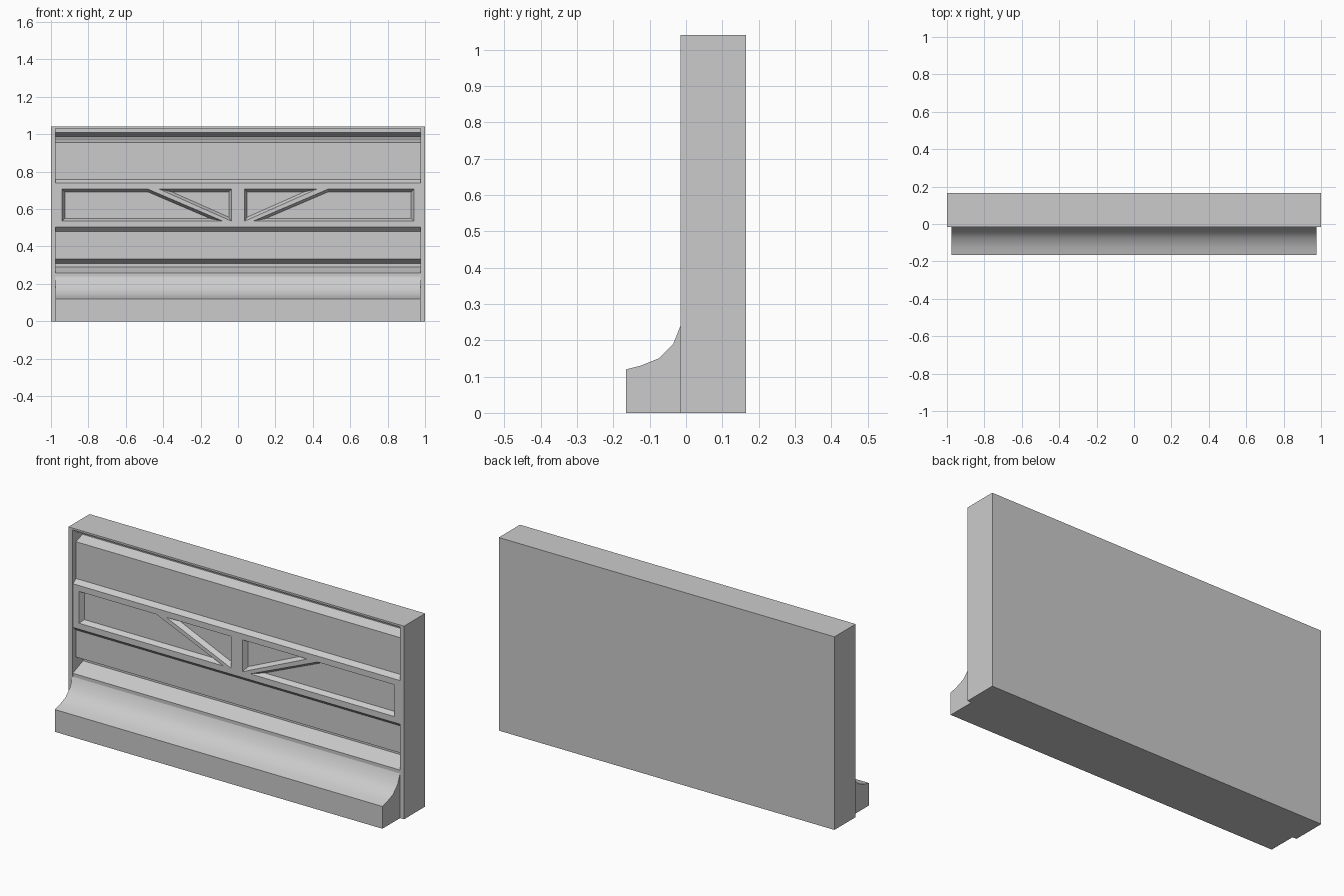
import bpy
import bmesh

if "Cube" in bpy.data.objects:
    bpy.data.objects.remove(bpy.data.objects["Cube"], do_unlink=True)

grey = bpy.data.materials.new("plain grey")
grey.use_nodes = True
colour = (0.6, 0.6, 0.6, 1)
grey.diffuse_color = colour
grey.node_tree.nodes["Principled BSDF"].inputs["Base Color"].default_value = colour

FRONT, BACK, TOP = -0.015, 0.165, 1.04
INNER = 0.976


def prism(name, ring_a, ring_b):
    """Solid between two matching rings of points."""
    bm = bmesh.new()
    a = [bm.verts.new(p) for p in ring_a]
    b = [bm.verts.new(p) for p in ring_b]
    bm.faces.new(a)
    bm.faces.new(b)
    for i in range(len(a)):
        j = (i + 1) % len(a)
        bm.faces.new((a[i], a[j], b[j], b[i]))
    bmesh.ops.recalc_face_normals(bm, faces=bm.faces)
    mesh = bpy.data.meshes.new(name)
    bm.to_mesh(mesh)
    bm.free()
    mesh.materials.append(grey)
    obj = bpy.data.objects.new(name, mesh)
    bpy.context.collection.objects.link(obj)
    return obj


def extrude_x(name, profile, half):
    """Extrude a (y, z) profile along x."""
    return prism(name, [(-half, y, z) for y, z in profile],
                 [(half, y, z) for y, z in profile])


def cut(target, cutter):
    bpy.context.view_layer.objects.active = target
    mod = target.modifiers.new("cut", 'BOOLEAN')
    mod.operation = 'DIFFERENCE'
    mod.solver = 'EXACT'
    mod.object = cutter
    bpy.ops.object.modifier_apply(modifier=mod.name)
    bpy.data.objects.remove(cutter, do_unlink=True)


# Wall slab
wall = extrude_x("wall", [(FRONT, 0), (BACK, 0), (BACK, TOP), (FRONT, TOP)], 1)

# Stepped mouldings, as (depth behind the front, height) from top to bottom
steps = [(0.03, 1.03), (0.03, 1.009), (0.085, 0.986), (0.085, 0.974),
         (0.03, 0.955), (0.03, 0.757), (0.005, 0.738), (0.005, 0.503),
         (0.03, 0.48), (0.03, 0.334), (0.09, 0.308), (0.09, 0.291),
         (0.003, 0.257), (0.003, 0.235)]
profile = [(-0.1, 1.03)] + [(FRONT + d, z) for d, z in steps] + [(-0.1, 0.235)]
cut(wall, extrude_x("moulding_cutter", profile, INNER))


def inset(points, d):
    """Move every edge of an (x, z) outline inwards by d."""
    n = len(points)
    area = sum(points[i - 1][0] * points[i][1] - points[i][0] * points[i - 1][1]
               for i in range(n))
    sign = 1 if area > 0 else -1
    lines = []
    for i in range(n):
        (x1, z1), (x2, z2) = points[i], points[(i + 1) % n]
        length = ((x2 - x1) ** 2 + (z2 - z1) ** 2) ** 0.5
        nx, nz = -(z2 - z1) / length * sign, (x2 - x1) / length * sign
        lines.append((nx, nz, nx * x1 + nz * z1 + d))
    out = []
    for i in range(n):
        a, b, c = lines[i - 1]
        e, f, g = lines[i]
        det = a * f - b * e
        out.append(((c * f - b * g) / det, (a * g - c * e) / det))
    return out


# Bevelled sunken panels in the middle band, mirrored left and right
trapezoid = [(0.94, 0.535), (0.94, 0.706), (0.48, 0.706), (0.08, 0.535)]
triangle = [(0.035, 0.706), (0.42, 0.706), (0.035, 0.535)]
bevel, deep, band = 0.014, 0.025, FRONT + 0.005
for side in (-1, 1):
    for shape in (trapezoid, triangle):
        outline = [(side * x, z) for x, z in shape]
        outer = inset(outline, -bevel * 0.2)
        inner = inset(outline, bevel)
        cut(wall, prism("panel_cutter",
                        [(x, band - deep * 0.2, z) for x, z in outer],
                        [(x, band + deep, z) for x, z in inner]))

# Curved foot along the front
foot = extrude_x("foot", [(FRONT, 0), (-0.165, 0), (-0.165, 0.12), (-0.125, 0.13),
                          (-0.075, 0.15), (-0.035, 0.19), (FRONT, 0.24)], INNER)
bpy.ops.object.select_all(action='DESELECT')
foot.select_set(True)
bpy.context.view_layer.objects.active = foot
bpy.ops.object.shade_smooth_by_angle(angle=0.7)
